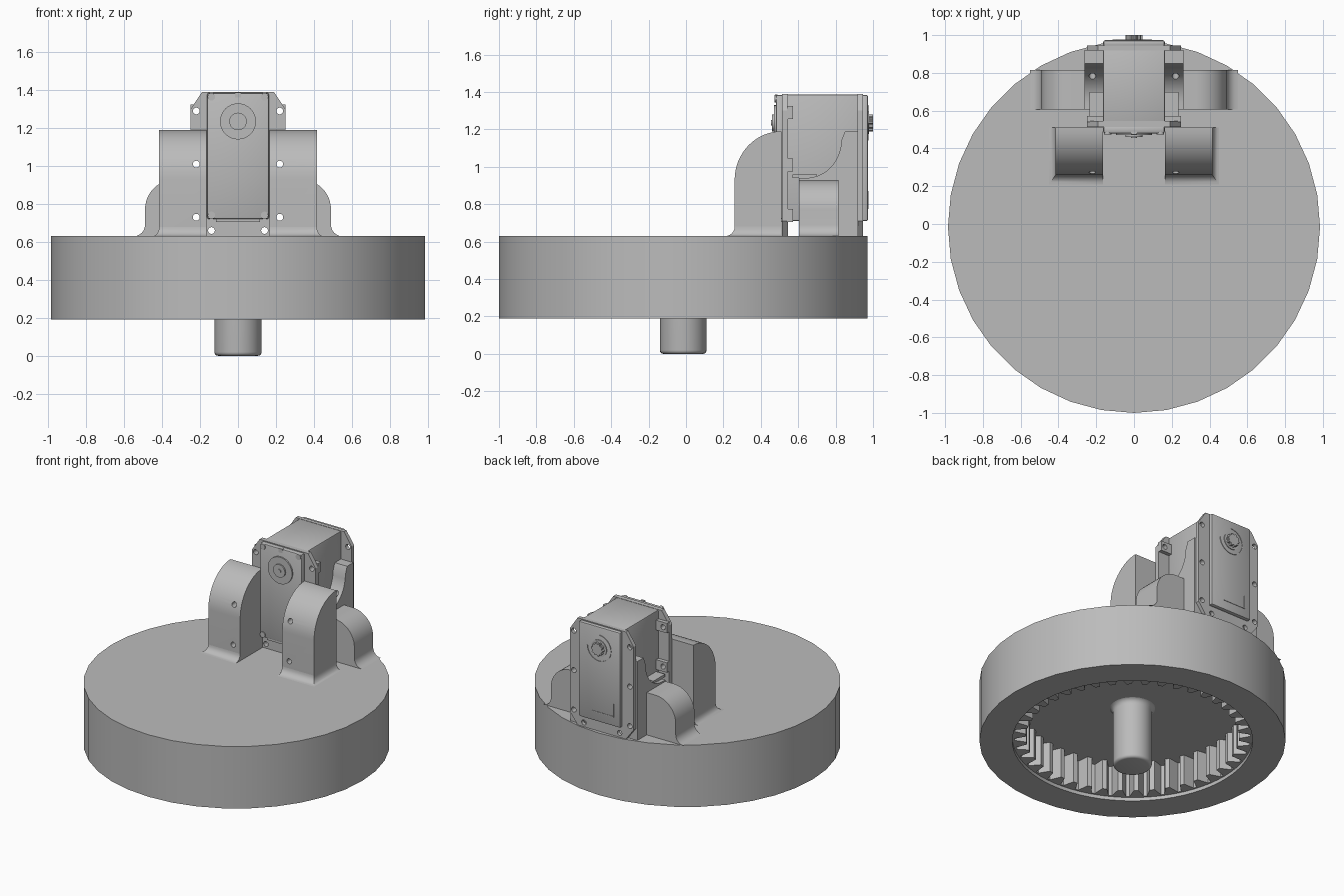
import bpy, bmesh
from math import sin, cos, pi, tau

if "Cube" in bpy.data.objects:
    bpy.data.objects.remove(bpy.data.objects["Cube"], do_unlink=True)

grey = bpy.data.materials.new("plain grey")
grey.use_nodes = True
GREY = (0.5, 0.5, 0.5, 1)
grey.diffuse_color = GREY
grey.node_tree.nodes["Principled BSDF"].inputs["Base Color"].default_value = GREY

CY = -0.015      # disc centre on y
TOP = 0.63       # disc top height


def loft(name, rings):
    """Skin closed rings of points and cap both ends."""
    bm = bmesh.new()
    loops = [[bm.verts.new(p) for p in ring] for ring in rings]
    n = len(loops[0])
    for a, b in zip(loops, loops[1:]):
        for i in range(n):
            j = (i + 1) % n
            bm.faces.new((a[i], a[j], b[j], b[i]))
    bm.faces.new(loops[0])
    bm.faces.new(loops[-1])
    bmesh.ops.recalc_face_normals(bm, faces=bm.faces)
    mesh = bpy.data.meshes.new(name)
    bm.to_mesh(mesh)
    bm.free()
    ob = bpy.data.objects.new(name, mesh)
    bpy.context.collection.objects.link(ob)
    mesh.materials.append(grey)
    return ob


def prism(name, pts, axis, a, b):
    """Extrude a 2D profile along an axis from a to b."""
    place = {"x": lambda p, d: (d, p[0], p[1]),
             "y": lambda p, d: (p[0], d, p[1]),
             "z": lambda p, d: (p[0], p[1], d)}[axis]
    return loft(name, [[place(p, d) for p in pts] for d in (a, b)])


def box(name, x, y, z):
    return prism(name, [(x[0], y[0]), (x[1], y[0]), (x[1], y[1]), (x[0], y[1])], "z", *z)


def circle(cx, cy, r, n=24):
    return [(cx + r * sin(tau * i / n), cy - r * cos(tau * i / n)) for i in range(n)]


def arc(cx, cy, rx, ry, a0, a1, n=12):
    return [(cx + rx * cos(a0 + (a1 - a0) * i / n), cy + ry * sin(a0 + (a1 - a0) * i / n))
            for i in range(n + 1)]


def modify(ob, kind, **settings):
    mod = ob.modifiers.new(kind, kind)
    for key, value in settings.items():
        setattr(mod, key, value)
    bpy.context.view_layer.objects.active = ob
    bpy.ops.object.modifier_apply(modifier=mod.name)


def cut(ob, cutter):
    modify(ob, "BOOLEAN", operation="DIFFERENCE", solver="EXACT", object=cutter)


def remove(ob):
    bpy.data.objects.remove(ob, do_unlink=True)


# Disc with an internal ring gear underneath
disc = prism("disc", circle(0, CY, 0.985, 36), "z", 0.19, TOP)
TEETH = 42
gear = []
for t in range(TEETH):
    for frac, r in ((0, 0.76), (0.2, 0.76), (0.45, 0.685), (0.75, 0.685)):
        a = tau * (t + frac) / TEETH
        gear.append((r * cos(a), CY + r * sin(a)))
for cutter in (prism("gear_cutter", gear, "z", 0.1, 0.43),
               prism("lip_cutter", circle(0, CY, 0.773, 72), "z", 0.1, 0.215)):
    cut(disc, cutter)
    remove(cutter)

# Centre pin with a rounded foot and a flared root
pin = [(0.105 + x, z) for x, z in arc(0, 0.02, 0.02, 0.02, -pi / 2, 0, 4)]
pin += arc(0.165, 0.395, 0.04, 0.04, pi, pi / 2, 5)
loft("centre_pin", [[(x, y, z) for x, y in circle(0, CY, r, 32)] for r, z in pin])

holed = []
for s, side in ((1, "left"), (-1, "right")):
    # Front bracket: quarter round profile with a flared base
    profile = [(0.51, TOP)] + [(0.26, TOP)] + arc(0.51, 0.93, 0.25, 0.26, pi, pi / 2, 16)
    holed.append(prism(f"front_bracket_{side}", profile, "x", s * 0.165, s * 0.415))
    rings = []
    for out, z in arc(0.05, 0.05, 0.05, 0.05, -pi / 2, -pi, 6):
        x0, x1, y0 = s * 0.165, s * (0.415 + 0.7 * out), 0.26 - out
        rings.append([(x, y, TOP + z) for x, y in ((x0, y0), (x1, y0), (x1, 0.51), (x0, 0.51))])
    loft(f"front_bracket_flare_{side}", rings)

    # Rear lobe: rounded shoulder running into a flared base
    shoulder = [(0.165, TOP)] + arc(0.55, 0.69, 0.06, 0.06, -pi / 2, -pi, 6)
    shoulder += arc(0.33, 0.77, 0.16, 0.16, 0, pi / 2, 12) + [(0.165, 0.93)]
    holed.append(prism(f"rear_lobe_{side}", [(s * x, z) for x, z in shoulder], "y", 0.605, 0.815))

    # Rear fin sweeping up to the back flange
    fin = [(0.605, TOP), (0.92, TOP), (0.92, 1.19), (0.85, 1.19)]
    fin += arc(0.64, 1.14, 0.19, 0.2, 0, -pi / 2, 10) + [(0.605, 0.94)]
    holed.append(prism(f"rear_fin_{side}", fin, "x", s * 0.165, s * 0.262))

    # Connector ledge on the motor side
    box(f"connector_ledge_{side}", (s * 0.16, s * 0.235), (0.57, 0.70), (0.94, 0.96))

    # Nut bosses behind the front flange
    for z in (1.29, 1.01, 0.74):
        holed.append(box(f"nut_boss_{side}", (s * 0.165, s * 0.25), (0.54, 0.572),
                         (z - 0.035, z + 0.035)))

# Mounting flanges with chamfered corners
half = [(0.19, TOP), (0.25, 0.71), (0.25, 1.30), (0.19, 1.39)]
outline = half + [(-x, z) for x, z in reversed(half)]
holed.append(prism("front_flange", outline, "y", 0.513, 0.545))
holed.append(prism("back_flange", outline, "y", 0.918, 0.945))

# Screw holes through flanges and brackets
for x, z in ((0.22, 1.29), (0.22, 1.01), (0.22, 0.73), (0.14, 0.66)):
    for s in (-1, 1):
        drill = prism("drill", circle(s * x, z, 0.018, 16), "y", 0.1, 1.1)
        for ob in holed:
            cut(ob, drill)
        remove(drill)

# Motor body, front cover and back plate
body = box("motor_body", (-0.165, 0.165), (0.53, 0.93), (0.71, 1.388))
cover = box("front_cover", (-0.163, 0.163), (0.48, 0.52), (0.72, 1.385))
plate = box("back_plate", (-0.163, 0.163), (0.94, 0.973), (0.71, 1.385))
for ob in (body, cover, plate):
    modify(ob, "BEVEL", width=0.01, segments=2, limit_method="ANGLE")
box("cover_foot", (-0.115, 0.115), (0.49, 0.52), (0.705, 0.725))

# Cover screws and top notch
for x in (-0.14, 0.14):
    for z in (0.74, 1.365):
        prism("cover_screw", circle(x, z, 0.02, 16), "y", 0.474, 0.49)
box("cover_notch", (-0.015, 0.015), (0.475, 0.49), (1.36, 1.388))

# Front axle boss as stepped rings
AXLE = 1.235
for name, r, y in (("axle_boss", 0.095, 0.47), ("axle_ring", 0.046, 0.46), ("axle_pin", 0.015, 0.455)):
    prism(name, circle(0, AXLE, r, 32), "y", y, 0.49)

# Splined output shaft at the back, with its collar
spline = []
for i in range(40):
    r = 0.046 if i % 4 < 2 else 0.038
    spline.append((r * cos(tau * i / 40), AXLE + r * sin(tau * i / 40)))
prism("output_spline", spline, "y", 0.96, 1.0)
prism("output_collar", circle(0, AXLE, 0.06, 32), "y", 0.96, 0.978)
ring = arc(0, AXLE, 0.095, 0.095, pi / 2, tau, 24) + arc(0, AXLE, 0.09, 0.09, tau, pi / 2, 24)
prism("collar_line", ring, "y", 0.97, 0.977)

# Thin corner line on the back plate
box("corner_line_low", (-0.115, 0.06), (0.97, 0.976), (0.775, 0.781))
box("corner_line_side", (-0.115, -0.109), (0.97, 0.976), (0.775, 0.87))

# Smooth curved surfaces, keep edges sharp
bpy.ops.object.select_all(action="DESELECT")
for ob in bpy.context.scene.objects:
    if ob.type == "MESH" and ob.active_material == grey:
        ob.select_set(True)
        bpy.context.view_layer.objects.active = ob
bpy.ops.object.shade_smooth_by_angle(angle=0.5)
